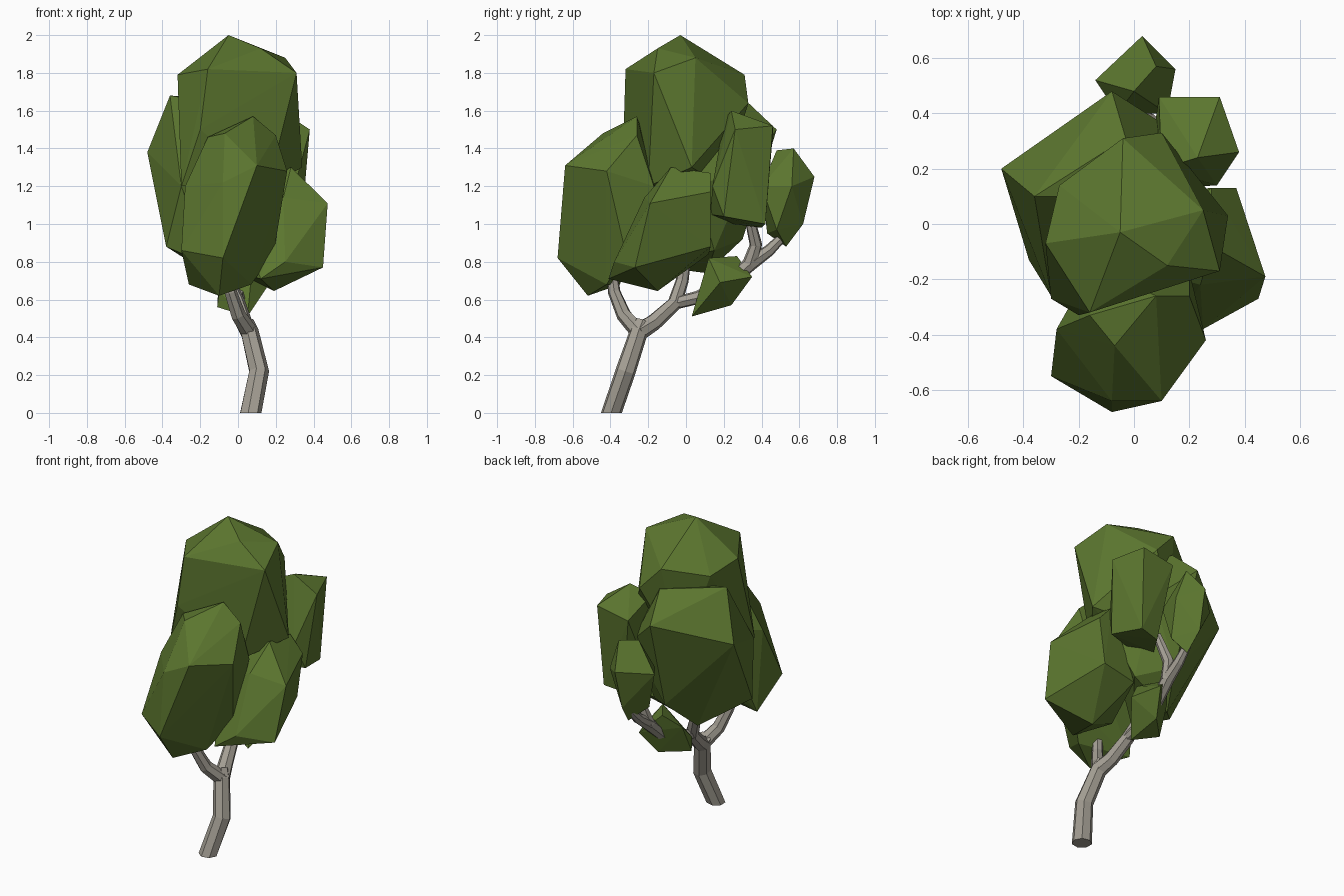
import bpy
import bmesh
from math import cos, sin, tau
from mathutils import Vector

if "Cube" in bpy.data.objects:
    bpy.data.objects.remove(bpy.data.objects["Cube"], do_unlink=True)


def make_material(name, colour):
    material = bpy.data.materials.new(name)
    material.use_nodes = True
    rgba = (*colour, 1)
    material.diffuse_color = rgba
    for node in material.node_tree.nodes:
        if node.type == "BSDF_PRINCIPLED":
            node.inputs["Base Color"].default_value = rgba
            node.inputs["Roughness"].default_value = 0.9
    return material


leaf_green = make_material("leaf green", (0.105, 0.18, 0.028))
bark_grey = make_material("bark grey", (0.37, 0.345, 0.295))


def finish(name, mesh_builder, material):
    bmesh.ops.recalc_face_normals(mesh_builder, faces=mesh_builder.faces)
    mesh = bpy.data.meshes.new(name)
    mesh_builder.to_mesh(mesh)
    mesh_builder.free()
    mesh.materials.append(material)
    thing = bpy.data.objects.new(name, mesh)
    bpy.context.collection.objects.link(thing)
    return thing


def leaf_clump(name, top, waist, foot):
    """Faceted foliage: a convex skin around a few top, waist and foot corners."""
    builder = bmesh.new()
    for corner in top + waist + foot:
        builder.verts.new(corner)
    bmesh.ops.convex_hull(builder, input=builder.verts[:])
    loose = [vert for vert in builder.verts if not vert.link_faces]
    bmesh.ops.delete(builder, geom=loose, context="VERTS")
    return finish(name, builder, leaf_green)


def limb(name, path, start_radius, end_radius, sides=7):
    """Tapered faceted tube along a path."""
    builder = bmesh.new()
    points = [Vector(point) for point in path]
    last = len(points) - 1
    rings = []
    for index, point in enumerate(points):
        along = points[min(index + 1, last)] - points[max(index - 1, 0)]
        turn = Vector((0, 0, 1)).rotation_difference(along.normalized())
        radius = start_radius + (end_radius - start_radius) * index / last
        ring = []
        for side in range(sides):
            angle = tau * side / sides
            spot = point + turn @ Vector((cos(angle), sin(angle), 0)) * radius
            if point.z == 0:
                spot.z = 0  # flat cut on the ground
            ring.append(builder.verts.new(spot))
        rings.append(ring)
    for lower, upper in zip(rings, rings[1:]):
        for side in range(sides):
            after = (side + 1) % sides
            builder.faces.new((lower[side], lower[after], upper[after], upper[side]))
    builder.faces.new(rings[0])
    builder.faces.new(rings[-1])
    return finish(name, builder, bark_grey)


# Trunk and its branches
fork = (0.06, -0.25, 0.43)
elbow = (0, -0.06, 0.58)
crook = (0.03, 0.34, 0.79)
limb("trunk", [(0.065, -0.395, 0), (0.11, -0.32, 0.22), fork, (0.04, -0.23, 0.48)], 0.06, 0.044)
limb("front_branch", [fork, (0, -0.33, 0.52), (-0.04, -0.38, 0.64), (-0.06, -0.4, 0.8)], 0.046, 0.028)
limb("middle_branch", [fork, (0.03, -0.17, 0.48), elbow, (-0.05, -0.02, 0.7), (-0.06, 0, 0.85)], 0.05, 0.03)
limb("back_branch", [elbow, (0, 0.06, 0.61), (0.02, 0.22, 0.68), crook], 0.034, 0.04)
limb("back_twig", [crook, (0.03, 0.44, 0.86), (0.03, 0.52, 0.94)], 0.04, 0.024)
limb("upper_twig", [crook, (0.05, 0.37, 0.89), (0.1, 0.33, 1.06)], 0.042, 0.026)

# Foliage
leaf_clump(
    "crown_foliage",
    top=[(-0.05, -0.03, 2), (-0.32, -0.07, 1.79), (-0.16, -0.32, 1.82), (0.12, -0.15, 1.93),
         (0.31, -0.17, 1.8), (0.25, 0.05, 1.88), (-0.04, 0.31, 1.79), (-0.27, 0.14, 1.74)],
    waist=[(0.1, 0.33, 1.64), (-0.2, -0.33, 1.5)],
    foot=[(0.34, 0.03, 1.3), (0.16, -0.2, 1.2), (-0.3, -0.27, 1.2), (0.16, 0, 1.23), (-0.1, 0.2, 1.2)],
)
leaf_clump(
    "back_foliage",
    top=[(-0.36, 0.1, 1.68), (-0.03, 0.31, 1.66), (0.1, 0.1, 1.6)],
    waist=[(-0.48, 0.2, 1.38), (-0.08, 0.48, 1.5), (0.14, 0.34, 1.3), (-0.3, -0.26, 1.2), (0.25, 0.05, 1.2)],
    foot=[(-0.38, -0.13, 0.88), (-0.16, 0.11, 0.74), (-0.06, 0.3, 0.92), (0.12, 0.15, 0.86),
          (-0.15, -0.2, 0.78)],
)
leaf_clump(
    "front_foliage",
    top=[(0.08, -0.26, 1.57), (-0.16, -0.33, 1.46), (-0.07, -0.44, 1.48), (0.2, -0.26, 1.47)],
    waist=[(-0.08, -0.64, 1.22), (0.1, -0.64, 1.31), (0.26, -0.42, 1.28), (-0.28, -0.38, 1.2),
           (0.2, -0.17, 1.2), (-0.15, -0.15, 1.25)],
    foot=[(-0.3, -0.55, 0.86), (-0.08, -0.68, 0.82), (0.07, -0.42, 0.68),
          (-0.1, -0.52, 0.62), (0.19, -0.32, 0.85), (-0.26, -0.35, 0.68)],
)
leaf_clump(
    "left_foliage",
    top=[(0.28, -0.08, 1.3), (0.28, 0.13, 1.27), (0.1, 0, 1.22)],
    waist=[(0.37, 0.13, 1.17), (0.475, -0.19, 1.11), (0.24, -0.22, 1.14), (0, -0.15, 1.05)],
    foot=[(0.45, -0.27, 0.77), (0.25, -0.38, 0.8), (0.19, -0.15, 0.645), (0.12, -0.41, 0.71),
          (0, -0.2, 0.74), (0.33, 0.13, 0.88), (0.1, 0.12, 0.84)],
)
leaf_clump(
    "back_left_foliage",
    top=[(0.23, 0.24, 1.6), (0.31, 0.46, 1.52), (0.38, 0.26, 1.5), (0.09, 0.46, 1.48), (0.1, 0.2, 1.55)],
    waist=[(0.3, 0.14, 1.2)],
    foot=[(0.34, 0.2, 1.04), (0.29, 0.42, 1), (0.16, 0.4, 0.98), (0.06, 0.25, 1), (0.15, 0.13, 1.05)],
)
leaf_clump(
    "rear_foliage",
    top=[(0.08, 0.57, 1.4), (0, 0.48, 1.39)],
    waist=[(0.03, 0.68, 1.25), (0.15, 0.56, 1.2), (-0.14, 0.52, 1.22), (0.12, 0.4, 1.2), (-0.06, 0.4, 1.2)],
    foot=[(0.02, 0.62, 1), (0.04, 0.53, 0.88), (-0.04, 0.43, 0.95), (0.12, 0.48, 0.97)],
)
leaf_clump(
    "low_foliage",
    top=[(-0.02, 0.27, 0.83), (0.08, 0.12, 0.82)],
    waist=[(0.09, 0.35, 0.72), (0.17, 0.18, 0.69), (-0.1, 0.18, 0.74), (-0.1, 0.08, 0.64)],
    foot=[(0.05, 0.03, 0.51), (-0.11, 0.1, 0.56), (0.03, 0.24, 0.57)],
)
